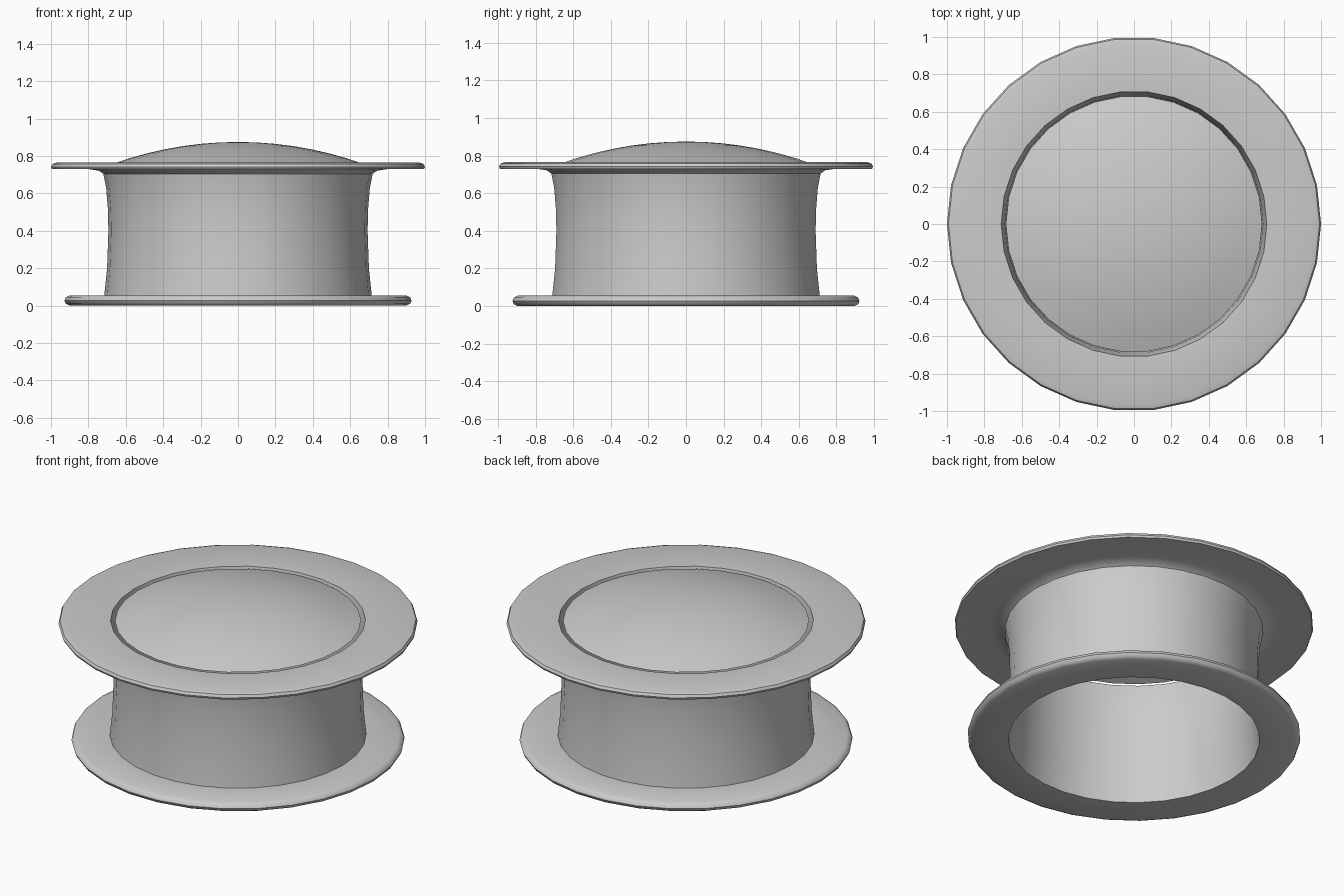
import bpy, bmesh, math

cube = bpy.data.objects.get("Cube")
if cube:
    bpy.data.objects.remove(cube)

SIDES = 30

grey = bpy.data.materials.new("plain_grey")
grey.use_nodes = True
colour = (0.6, 0.6, 0.6, 1)
grey.diffuse_color = colour
grey.node_tree.nodes["Principled BSDF"].inputs["Base Color"].default_value = colour


def lathe(name, profile, closed):
    """Spin (radius, height) points about z; radius 0 becomes a pole."""
    bm = bmesh.new()
    rings = []
    for r, z in profile:
        if r == 0:
            rings.append([bm.verts.new((0, 0, z))] * SIDES)
        else:
            angles = [math.tau * i / SIDES for i in range(SIDES)]
            rings.append([bm.verts.new((r * math.cos(a), r * math.sin(a), z)) for a in angles])
    pairs = list(zip(rings, rings[1:]))
    if closed:
        pairs.append((rings[-1], rings[0]))
    for low, high in pairs:
        for i in range(SIDES):
            j = (i + 1) % SIDES
            corners = dict.fromkeys((low[i], low[j], high[j], high[i]))
            bm.faces.new(list(corners))
    if closed:
        bmesh.ops.recalc_face_normals(bm, faces=bm.faces)
    mesh = bpy.data.meshes.new(name)
    bm.to_mesh(mesh)
    bm.free()
    mesh.materials.append(grey)
    obj = bpy.data.objects.new(name, mesh)
    bpy.context.collection.objects.link(obj)
    bpy.ops.object.select_all(action='DESELECT')
    obj.select_set(True)
    bpy.context.view_layer.objects.active = obj
    bpy.ops.object.shade_smooth_by_angle(angle=math.radians(40))
    return obj


# Hollow spool: lower flange, waisted wall, upper flange, inner wall
lower_flange = [(0.70, 0), (0.90, 0), (0.92, 0.01), (0.928, 0.027), (0.92, 0.045), (0.90, 0.055)]
outer_wall = [(0.715, 0.055), (0.70, 0.2), (0.693, 0.4), (0.696, 0.52), (0.705, 0.63), (0.72, 0.705)]
upper_flange = [(0.745, 0.722), (0.80, 0.73), (0.995, 0.73), (1.0, 0.742), (0.992, 0.758), (0.97, 0.765)]
inner_wall = [(0.71, 0.757), (0.69, 0.66), (0.68, 0.52), (0.677, 0.4), (0.684, 0.2)]
lathe("spool_body", lower_flange + outer_wall + upper_flange + inner_wall, True)

# Thin shallow dome sitting in the upper opening
EDGE, RISE, BASE = 0.685, 0.122, 0.753
radius = (EDGE ** 2 + RISE ** 2) / (2 * RISE)
dome = []
for k in range(8):
    r = EDGE * (1 - k / 7)
    dome.append((r, BASE + RISE - radius + math.sqrt(radius ** 2 - r ** 2)))
lathe("dome_cap", dome, False)
